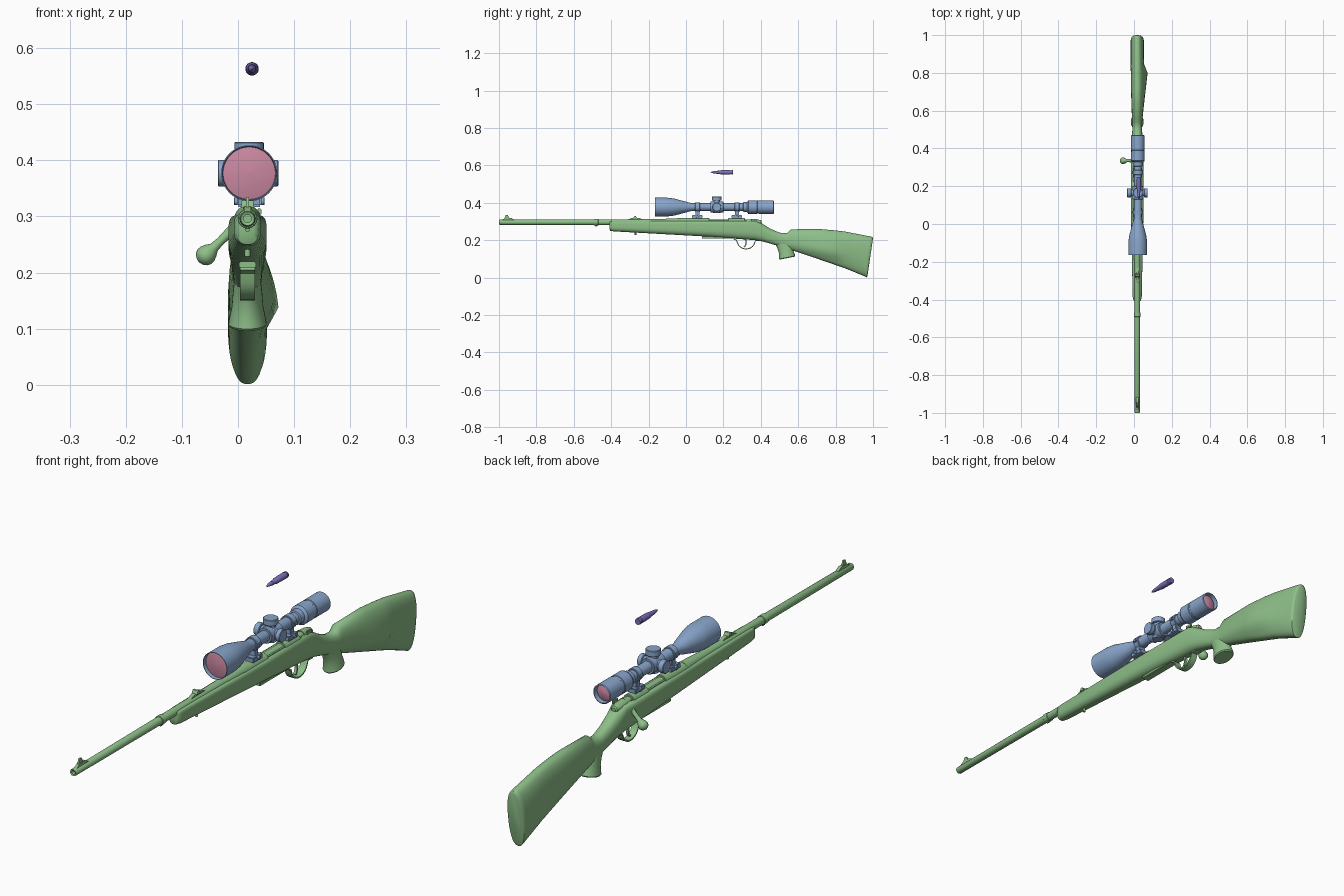
import bpy, bmesh, math
from mathutils import Vector, Matrix

if "Cube" in bpy.data.objects:
    bpy.data.objects.remove(bpy.data.objects["Cube"])

CX, BZ = 0.017, 0.296    # bore line
SX, SZ = 0.02, 0.377     # scope axis
TAU = 2 * math.pi


def material(name, rgb):
    m = bpy.data.materials.new(name)
    m.diffuse_color = (*rgb, 1)
    m.use_nodes = True
    m.node_tree.nodes["Principled BSDF"].inputs["Base Color"].default_value = m.diffuse_color
    return m


GREEN = material("green", (0.27, 0.52, 0.25))
BLUE = material("blue", (0.25, 0.38, 0.6))
PINK = material("pink", (0.6, 0.25, 0.36))
PURPLE = material("purple", (0.2, 0.17, 0.5))


def finish(name, bm, mat, angle=35):
    bmesh.ops.remove_doubles(bm, verts=bm.verts, dist=1e-6)
    bmesh.ops.recalc_face_normals(bm, faces=bm.faces)
    me = bpy.data.meshes.new(name)
    bm.to_mesh(me)
    bm.free()
    ob = bpy.data.objects.new(name, me)
    bpy.context.collection.objects.link(ob)
    me.materials.append(mat)
    bpy.ops.object.select_all(action='DESELECT')
    ob.select_set(True)
    bpy.context.view_layer.objects.active = ob
    bpy.ops.object.shade_smooth_by_angle(angle=math.radians(angle))
    return ob


def skin(name, rings, mat, angle=35):
    bm = bmesh.new()
    vs = [[bm.verts.new(p) for p in r] for r in rings]
    n = len(rings[0])
    for a, b in zip(vs, vs[1:]):
        for i in range(n):
            j = (i + 1) % n
            bm.faces.new((a[i], a[j], b[j], b[i]))
    bm.faces.new(vs[0])
    bm.faces.new(vs[-1])
    return finish(name, bm, mat, angle)


def circle(p, q, r, n):
    r = max(r, 1e-5)
    return [p + q @ Vector((r * math.cos(TAU * i / n), r * math.sin(TAU * i / n), 0)) for i in range(n)]


def lathe(name, profile, origin, mat, axis=(0, 1, 0), n=32):
    """profile: (distance along axis, radius)"""
    ax = Vector(axis).normalized()
    q = ax.to_track_quat('Z', 'Y')
    return skin(name, [circle(Vector(origin) + ax * d, q, r, n) for d, r in profile], mat)


def cyl(name, a, b, r, origin, mat, axis=(0, 1, 0), n=32):
    """short cylinder with softened rims"""
    c = r * .07
    return lathe(name, [(a, r - c), (a + c, r), (b - c, r), (b, r - c)], origin, mat, axis, n)


def strip(name, path, width, thick, mat):
    """flat band following a y-z path"""
    pts = [Vector((CX, y, z)) for y, z in path]
    w = Vector((width / 2, 0, 0))
    rings = []
    for k, p in enumerate(pts):
        t = (pts[min(k + 1, len(pts) - 1)] - pts[max(k - 1, 0)]).normalized()
        nrm = Vector((0, -t.z, t.y)) * thick / 2
        rings.append([p + w + nrm, p - w + nrm, p - w - nrm, p + w - nrm])
    return skin(name, rings, mat)


def ramp(name, y, length, z, height, width):
    """trapezoid sight block"""
    outline = [(y - length / 2, z), (y - length / 5, z + height), (y + length / 5, z + height), (y + length / 2, z)]
    rings = [[Vector((CX + s * width / 2, a, b)) for a, b in outline] for s in (-1, 1)]
    return skin(name, rings, GREEN)


def box(name, c, s, mat, bevel=0.002):
    bm = bmesh.new()
    bmesh.ops.create_cube(bm, size=1, matrix=Matrix.Translation(c) @ Matrix.Diagonal((*s, 1)))
    bmesh.ops.bevel(bm, geom=bm.edges[:], offset=bevel, segments=2, affect='EDGES')
    return finish(name, bm, mat)


# Stock: y, top z, bottom z, half width
sections = [(-.41, .296, .262, .012), (-.405, .302, .25, .02), (-.385, .303, .247, .024),
            (.1, .303, .22, .034), (.37, .303, .2, .034), (.41, .287, .193, .031),
            (.45, .262, .182, .028), (.5, .24, .167, .026), (.54, .238, .154, .026),
            (.56, .258, .148, .028), (.71, .26, .098, .033), (.8, .252, .067, .034),
            (.85, .246, .05, .035), (.985, .22, .007, .035), (.997, .217, .001, .032), (1, .21, .008, .027)]
rings = []
for y, zt, zb, hw in sections:
    square = 5 if y < .38 else 2.3                     # flat-topped fore-end, oval butt
    bulge = .022 * (y - .55) / .25 if .55 < y < .82 else 0  # cheek piece
    slant = .03 * min(1, max(0, (y - .85) / .13))      # raked butt plate
    ring = []
    for i in range(40):
        c, s = math.cos(TAU * i / 40), math.sin(TAU * i / 40)
        e = 2 / (square if s > 0 else 2.5)
        x = hw * math.copysign(abs(c) ** e, c)
        f = .5 + .5 * math.copysign(abs(s) ** e, s)
        z = zb + (zt - zb) * f
        if x > 0 and bulge:
            x += bulge * max(0, (zt - z) / (zt - .14) if z > .14 else (z - .09) / .05)
        ring.append(Vector((CX + x, y - slant * (1 - f), z)))
    rings.append(ring)
skin("stock", rings, GREEN, 50)

# Pistol grip: centre y, z, half length, half width
rings = []
for y, z, hy, hx in [(.505, .2, .035, .022), (.53, .165, .042, .026), (.535, .14, .038, .028),
                     (.54, .116, .042, .033), (.541, .108, .043, .034), (.541, .104, .04, .031)]:
    rings.append([Vector((CX + hx * math.cos(a), y + hy * math.sin(a), z + .2 * hy * math.sin(a)))
                  for a in [TAU * i / 32 for i in range(32)]])
skin("pistol_grip", rings, GREEN)

# Barrel with hollow muzzle and sling band
lathe("barrel", [(-.96, 0), (-.96, .007), (-.998, .007), (-1, .012), (-.997, .0135),
                 (-.3, .0155), (-.12, .018), (0, .0235)], (CX, 0, BZ), GREEN)
cyl("barrel_band", -.492, -.468, .0175, (CX, 0, BZ), GREEN)
box("barrel_band_lug", (CX, -.48, .279), (.009, .014, .012), GREEN)
cyl("front_sling_stud", 0, .022, .005, (CX, -.27, .25), GREEN, (0, 0, -1), 16)

# Open sights
ramp("front_sight_ramp", -.95, .08, .305, .014, .012)
ramp("front_sight_blade", -.958, .026, .317, .018, .006)
ramp("rear_sight_ramp", -.27, .11, .305, .013, .014)
ramp("rear_sight_leaf", -.272, .022, .316, .012, .022)

# Receiver and bolt
cyl("receiver_ring", -.02, .125, .024, (CX, 0, .294), GREEN)
cyl("receiver_bridge", .225, .315, .024, (CX, 0, .294), GREEN)
box("receiver_body", (CX, .15, .285), (.05, .36, .04), GREEN, .006)
lathe("bolt", [(.1, .017), (.345, .017), (.345, .02), (.375, .019), (.4, .013), (.404, .008)],
      (CX, 0, .294), GREEN)
box("safety_lever", (CX + .021, .365, .308), (.008, .03, .012), GREEN)
box("magazine_plate", (CX, .17, .214), (.03, .17, .012), GREEN)
# Bolt handle: bent arm flowing into a round knob
knob, down = Vector((-.057, .335, .231)), Vector((-.62, 0, -.6))
lathe("bolt_handle", [(-.085, .011), (-.06, .009), (-.035, .0075), (-.02, .009), (-.012, .014), (-.004, .0175),
                      (.004, .018), (.011, .0145), (.016, .008), (.018, 0)], knob, GREEN, down, 24)

# Trigger and guard
guard = [(.255, .207), (.27, .2)]
guard += [(.321 - .047 * math.cos(a), .195 - .042 * math.sin(a)) for a in [math.pi * i / 12 for i in range(1, 12)]]
strip("trigger_guard", guard + [(.372, .197), (.4, .197)], .027, .005, GREEN)
strip("trigger", [(.315, .21), (.322, .19), (.318, .172), (.311, .163)], .01, .007, GREEN)

# Scope body
lathe("scope_tube", [(-.15, .0465), (-.165, .048), (-.165, .05), (-.1, .05), (-.065, .046), (0, .029),
                     (.015, .0245), (.03, .0205), (.305, .0205), (.307, .026), (.327, .027), (.333, .036)],
      (SX, 0, SZ), BLUE, n=48)
lathe("scope_eyepiece", [(.33, .03), (.335, .036), (.38, .036), (.382, .0345), (.389, .0345), (.391, .036),
                         (.468, .036), (.47, .032), (.45, .031)], (SX, 0, SZ), BLUE, n=48)
cyl("scope_saddle", .13, .2, .029, (SX, 0, SZ), BLUE)
lathe("objective_lens", [(-.157, 0), (-.155, .03), (-.151, .0475)], (SX, 0, SZ), PINK, n=48)
lathe("eyepiece_lens", [(.452, .0315), (.458, .02), (.46, 0)], (SX, 0, SZ), PINK, n=48)

# Adjustment turrets on the top and both sides
for nm, ax, k in (("top", (0, 0, 1), 1), ("left", (-1, 0, 0), .92), ("right", (1, 0, 0), .9)):
    cyl(nm + "_turret_neck", .015, .036, .018, (SX, .165, SZ), BLUE, ax)
    cyl(nm + "_turret_cap", .034, .056 if k > .9 else .052, .026 * k, (SX, .165, SZ), BLUE, ax)
cyl("turret_underside", .015, .031, .021, (SX, .165, SZ), BLUE, (0, 0, -1))

# Scope mounts, front and rear
for nm, y in (("front", .062), ("rear", .273)):
    cyl(nm + "_mount_ring", -.013, .013, .0255, (SX, y, SZ), BLUE)
    box(nm + "_mount_stem", (SX, y, .345), (.028, .022, .03), BLUE)
    box(nm + "_mount_base", (SX, y - .002, .326), (.044, .056, .018), BLUE, .003)
    box(nm + "_mount_clamp", (SX, y, SZ), (.062, .018, .012), BLUE)
    cyl(nm + "_mount_screw", -.027, .027, .007, (SX, y, .327), BLUE, (1, 0, 0), 12)

# Cartridge floating above
lathe("cartridge_case", [(.25, .011), (.244, .012), (.243, .01), (.239, .01), (.237, .012),
                         (.187, .0112), (.177, .0085), (.163, .008)], (.025, 0, .563), PURPLE, n=24)
lathe("bullet_tip", [(.17, .0072), (.158, .0072), (.148, .006), (.138, .0038), (.13, 0)],
      (.025, 0, .563), PURPLE, n=24)
